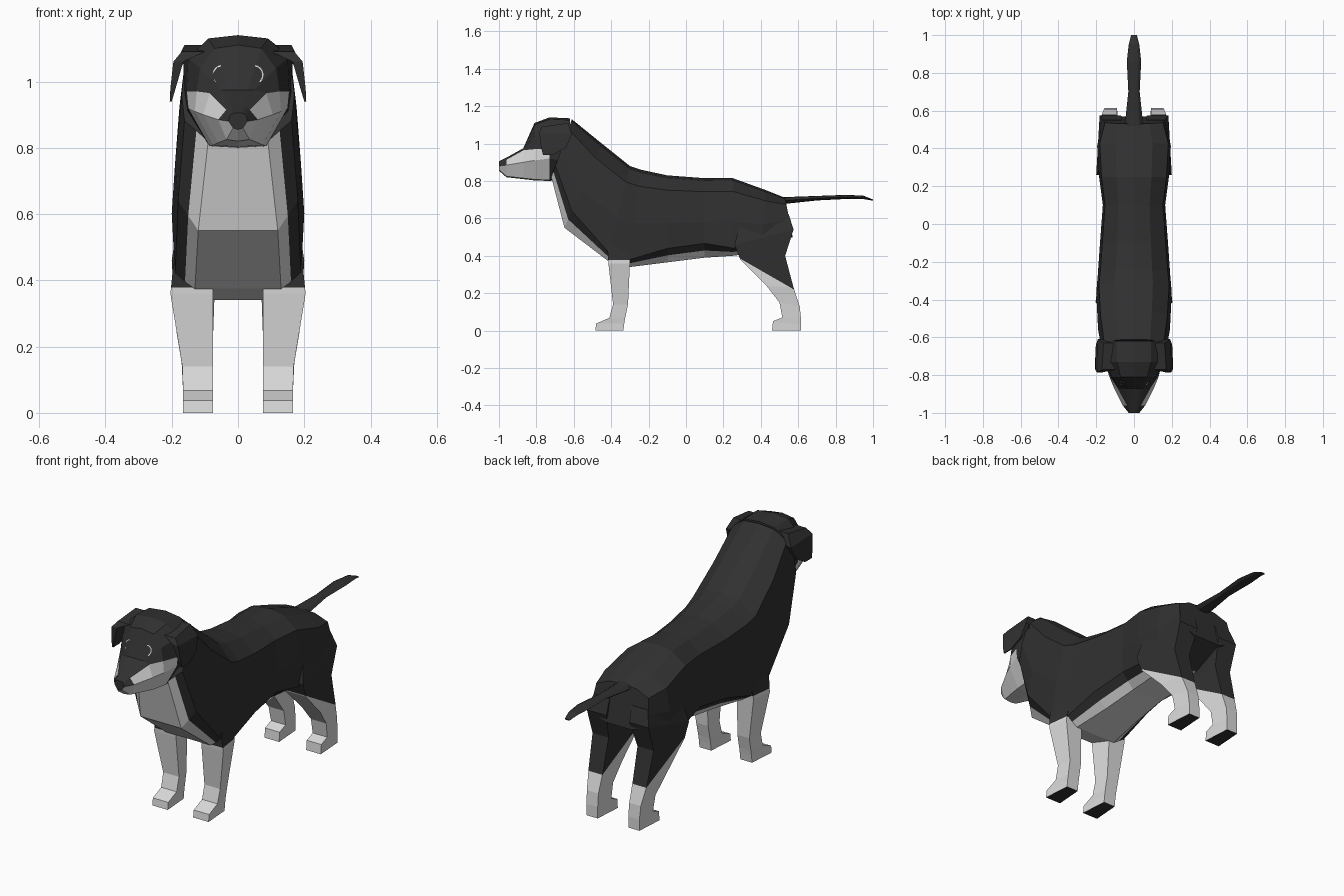
import bpy, bmesh, math
from mathutils import Vector

if "Cube" in bpy.data.objects:
    bpy.data.objects.remove(bpy.data.objects["Cube"])


def material(name, r, g, b):
    m = bpy.data.materials.new(name)
    m.diffuse_color = (r, g, b, 1)
    m.use_nodes = True
    m.node_tree.nodes["Principled BSDF"].inputs["Base Color"].default_value = m.diffuse_color
    return m


BLACK = material("black fur", 0.03, 0.03, 0.03)
WHITE = material("white fur", 0.70, 0.70, 0.70)


def finish(bm, name, mirror=False):
    bmesh.ops.recalc_face_normals(bm, faces=bm.faces)
    me = bpy.data.meshes.new(name)
    bm.to_mesh(me)
    bm.free()
    me.materials.append(BLACK)
    me.materials.append(WHITE)
    ob = bpy.data.objects.new(name, me)
    bpy.context.collection.objects.link(ob)
    if mirror:
        ob.modifiers.new("mirror", 'MIRROR').use_mirror_merge = False
    return ob


def loft(rings, rule):
    """Skin closed rings; rule(segment, band) gives the material index."""
    bm = bmesh.new()
    vs = [[bm.verts.new(p) for p in r] for r in rings]
    n = len(rings[0])
    for i in range(len(vs) - 1):
        for j in range(n):
            k = (j + 1) % n
            f = bm.faces.new((vs[i][j], vs[i][k], vs[i + 1][k], vs[i + 1][j]))
            f.material_index = rule(i, j)
    bm.faces.new(vs[0])
    bm.faces.new(vs[-1])
    return bm


def full(half):
    """Complete a half ring that starts and ends on the centre line."""
    return half + [(-x, y, z) for x, y, z in half[-2:0:-1]]


def band(j, m):
    return j if j < m - 1 else 2 * m - 3 - j


def box_ring(xi, xo, yf, zf, yb, zb):
    c = (xo - xi) * 0.12
    return [(xi, yf, zf), (xo, yf, zf), (xo - c, yb, zb), (xi + c, yb, zb)]


# Body and neck: top y, z, bottom y, z, half width, belly half width, flank end
BODY = [
    (-.61, 1.13, -.72, .82, .170, .09, .80),
    (-.45, 1.00, -.65, .55, .190, .12, .80),
    (-.30, .88, -.42, .375, .200, .13, .92),
    (-.24, .86, -.30, .34, .192, .12, .92),
    (-.10, .83, -.10, .365, .180, .10, .84),
    (.10, .815, .10, .39, .165, .09, .82),
    (.25, .815, .25, .40, .185, .09, .90),
    (.43, .75, .40, .42, .195, .09, .88),
    (.53, .71, .57, .50, .165, .08, .85),
]
rings = []
for ty, tz, by, bz, w, b, tl in BODY:
    prof = [(0, 0), (.5 * w, .03), (.93 * w, .17), (w, .55), (.95 * w, tl),
            ((.95 * w + b) / 2, (1 + tl) / 2), (b, 1), (0, 1)]
    rings.append(full([(x, ty + (by - ty) * t, tz + (bz - tz) * t) for x, t in prof]))
finish(loft(rings, lambda i, j: int(band(j, 8) >= 5 and i < 7)), "body")

# Head: y, top z, then x, z of crown, temple, marking edge, lip and jaw
HEAD = [
    (-1.0, .905, .012, .905, .022, .900, .026, .895, .028, .880, .015, .860),
    (-.96, .925, .020, .925, .028, .920, .035, .915, .060, .885, .035, .825),
    (-.87, .975, .030, .975, .050, .975, .085, .965, .105, .900, .060, .815),
    (-.81, 1.11, .070, 1.10, .115, 1.04, .125, .970, .130, .910, .075, .808),
    (-.73, 1.14, .090, 1.13, .150, 1.07, .155, .970, .150, .920, .085, .805),
    (-.62, 1.135, .090, 1.125, .165, 1.07, .165, .970, .155, .900, .085, .82),
]
rings = []
for y, zt, *p in HEAD:
    half = [(0, y, zt)] + [(p[k], y, p[k + 1]) for k in range(0, 10, 2)] + [(0, y, p[9] - .005)]
    rings.append(full(half))
head = finish(loft(rings, lambda i, j: int(band(j, 7) >= (4 if i == 0 else 3) and i < 4)), "head")

# Eye rims: thin light arcs laid on the face
bpy.context.view_layer.update()
bm = bmesh.new()
prev = None
for k in range(9):
    a = math.radians(80 - 130 * k / 8)
    pair = []
    for r in (.026, .030):
        x, z = .047 + r * math.cos(a), 1.02 + r * math.sin(a)
        hit, loc, nor, idx = head.ray_cast(Vector((x, -2, z)), Vector((0, 1, 0)))
        pair.append(bm.verts.new((x, (loc.y if hit else -.82) - .004, z)))
    if prev:
        bm.faces.new((prev[0], prev[1], pair[1], pair[0])).material_index = 1
    prev = pair
finish(bm, "eye_rims", True)

# Ears: folded flaps
EAR = [(.10, .17, -.77, 1.09, -.63, 1.11), (.165, .195, -.785, 1.06, -.61, 1.05),
       (.188, .204, -.775, .98, -.64, .98), (.20, .206, -.765, .94, -.71, .94)]
finish(loft([box_ring(*r) for r in EAR], lambda i, j: 0), "ears", True)


def leg(name, table, cut_point, cut_normal):
    """Leg with white sock below the cut plane and a black sole."""
    bm = loft([box_ring(*r) for r in table], lambda i, j: 0)
    bmesh.ops.bisect_plane(bm, geom=bm.verts[:] + bm.edges[:] + bm.faces[:],
                           plane_co=cut_point, plane_no=cut_normal)
    for f in bm.faces:
        c = f.calc_center_median()
        below = (c - Vector(cut_point)).dot(Vector(cut_normal)) < 0
        f.material_index = int(below and c.z > .003)
    finish(bm, name, True)


# Front legs
leg("front_legs", [
    (.075, .195, -.42, .45, -.29, .45), (.075, .204, -.415, .36, -.30, .36),
    (.075, .168, -.39, .14, -.31, .14), (.075, .166, -.41, .068, -.325, .068),
    (.075, .166, -.48, .038, -.33, .038), (.075, .166, -.485, 0, -.335, 0)],
    (0, 0, .378), (0, 0, 1))

# Hind legs with thighs
leg("hind_legs", [
    (.05, .175, .30, .62, .55, .62), (.05, .20, .26, .46, .575, .54),
    (.07, .195, .29, .38, .53, .40), (.075, .185, .43, .24, .575, .23),
    (.08, .170, .50, .15, .608, .13), (.08, .166, .515, .07, .615, .06),
    (.08, .166, .465, .05, .615, .03), (.08, .166, .46, 0, .615, 0)],
    (0, .29, .385), (0, .5, .87))

# Tail: y, half width, mid z, half thickness
TAIL = [(.48, .05, .695, .02), (.56, .045, .698, .017), (.70, .030, .708, .012),
        (.86, .038, .715, .011), (.95, .028, .712, .009), (1.0, .015, .698, .003)]
rings = [full([(0, y, z + t), (w * .6, y, z + t * .8), (w, y, z), (w * .6, y, z - t * .8), (0, y, z - t)])
         for y, w, z, t in TAIL]
finish(loft(rings, lambda i, j: 0), "tail")
